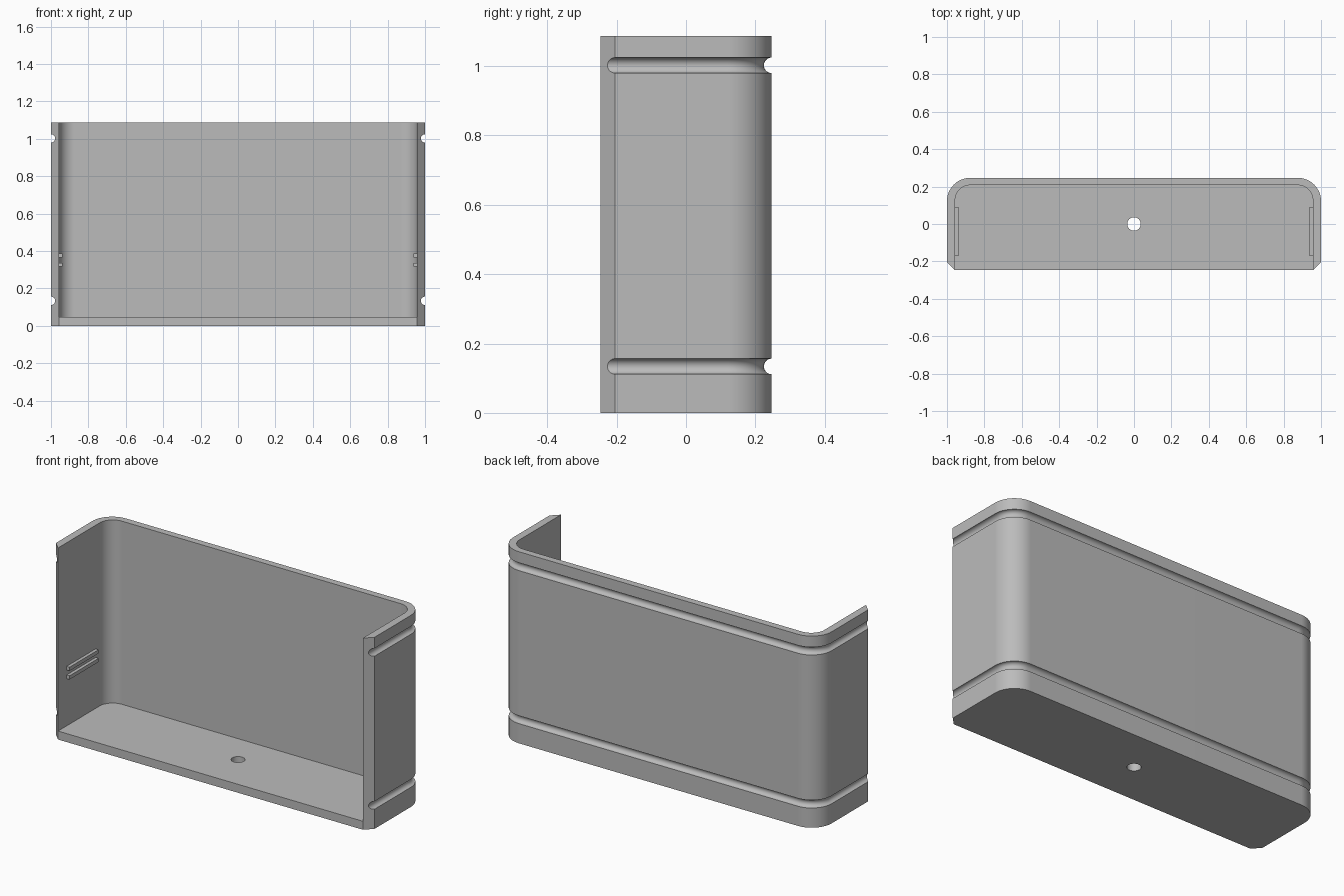
import bpy, bmesh
from math import sin, cos, pi
from mathutils import Vector

cube = bpy.data.objects.get("Cube")
if cube:
    bpy.data.objects.remove(cube, do_unlink=True)

HALF_X, HALF_Y, HEIGHT = 1.0, 0.247, 1.087
WALL, FLOOR, RADIUS = 0.043, 0.048, 0.125

grey = bpy.data.materials.new("light_grey")
grey.use_nodes = True
colour = (0.5, 0.5, 0.5, 1)
grey.diffuse_color = colour
grey.node_tree.nodes["Principled BSDF"].inputs["Base Color"].default_value = colour


def make_object(name, bm):
    bmesh.ops.recalc_face_normals(bm, faces=bm.faces)
    mesh = bpy.data.meshes.new(name)
    bm.to_mesh(mesh)
    bm.free()
    mesh.materials.append(grey)
    obj = bpy.data.objects.new(name, mesh)
    bpy.context.collection.objects.link(obj)
    return obj


def back_path(half_x, back_y, radius, steps=12):
    """Plan path round the two back corners, from right to left."""
    arc = [(half_x - radius + radius * cos(pi / 2 * i / steps),
            back_y - radius + radius * sin(pi / 2 * i / steps)) for i in range(steps + 1)]
    return arc + [(-x, y) for x, y in reversed(arc)]


def prism(name, outline, z0, z1):
    bm = bmesh.new()
    face = bm.faces.new([bm.verts.new((x, y, z0)) for x, y in outline])
    ext = bmesh.ops.extrude_face_region(bm, geom=[face])["geom"]
    verts = [g for g in ext if isinstance(g, bmesh.types.BMVert)]
    bmesh.ops.translate(bm, verts=verts, vec=(0, 0, z1 - z0))
    return make_object(name, bm)


def tube(name, path, z, radius, sides=24):
    """Round bar swept along a level path."""
    bm = bmesh.new()
    pts = [Vector((x, y, z)) for x, y in path]
    rings = []
    for i, p in enumerate(pts):
        along = (pts[min(i + 1, len(pts) - 1)] - pts[max(i - 1, 0)]).normalized()
        if 0 < i < len(pts) - 1:
            along = ((pts[i + 1] - p).normalized() + (p - pts[i - 1]).normalized()).normalized()
        out = Vector((along.y, -along.x, 0))
        angles = [2 * pi * (k + 0.5) / sides for k in range(sides)]
        rings.append([bm.verts.new(p + radius * (out * cos(a) + Vector((0, 0, sin(a)))))
                      for a in angles])
    for a, b in zip(rings, rings[1:]):
        for k in range(sides):
            n = (k + 1) % sides
            bm.faces.new((a[k], a[n], b[n], b[k]))
    bm.faces.new(rings[0])
    bm.faces.new(rings[-1])
    return make_object(name, bm)


def cut(obj, cutter):
    cutter.hide_render = True
    mod = obj.modifiers.new("cut", "BOOLEAN")
    mod.operation, mod.solver, mod.object = "DIFFERENCE", "EXACT", cutter
    bpy.context.view_layer.objects.active = obj
    bpy.ops.object.modifier_apply(modifier=mod.name)
    bpy.data.objects.remove(cutter, do_unlink=True)


# Solid body: round back corners, chamfered front corners
outer = back_path(HALF_X, HALF_Y, RADIUS)
body = prism("open_front_shell", outer + [
    (-HALF_X, -HALF_Y + WALL), (-HALF_X + WALL, -HALF_Y),
    (HALF_X - WALL, -HALF_Y), (HALF_X, -HALF_Y + WALL)], 0, HEIGHT)

# Cavity, open at the top and the front
inner_x = HALF_X - WALL - 0.0005
cavity = back_path(inner_x, HALF_Y - WALL + 0.004, RADIUS - WALL)
cut(body, prism("cavity_cutter", cavity + [(-inner_x, -0.4), (inner_x, -0.4)],
                FLOOR, HEIGHT + 0.2))

# Two half-round grooves round the outside
for z in (0.134, 1.002):
    cut(body, tube("groove_cutter", [(HALF_X, -0.4)] + outer + [(-HALF_X, -0.4)], z, 0.0225))

# Drain hole in the floor
ring = [(0.036 * cos(2 * pi * i / 32), 0.036 * sin(2 * pi * i / 32)) for i in range(32)]
cut(body, prism("hole_cutter", ring, -0.1, 0.2))

# Pairs of short rails inside each side wall
for side, label in ((1, "left"), (-1, "right")):
    for z, level in ((0.316, "lower"), (0.365, "upper")):
        x0, x1 = side * 0.938, side * 0.965
        prism(f"{label}_{level}_rail", [(x0, -0.17), (x1, -0.17), (x1, 0.09), (x0, 0.09)],
              z, z + 0.021)

# Smooth curves with crisp edges on the shell
bpy.ops.object.select_all(action="DESELECT")
body.select_set(True)
bpy.context.view_layer.objects.active = body
bpy.ops.object.shade_smooth_by_angle(angle=pi / 6)
body.modifiers.new("even_shading", "WEIGHTED_NORMAL").keep_sharp = True
